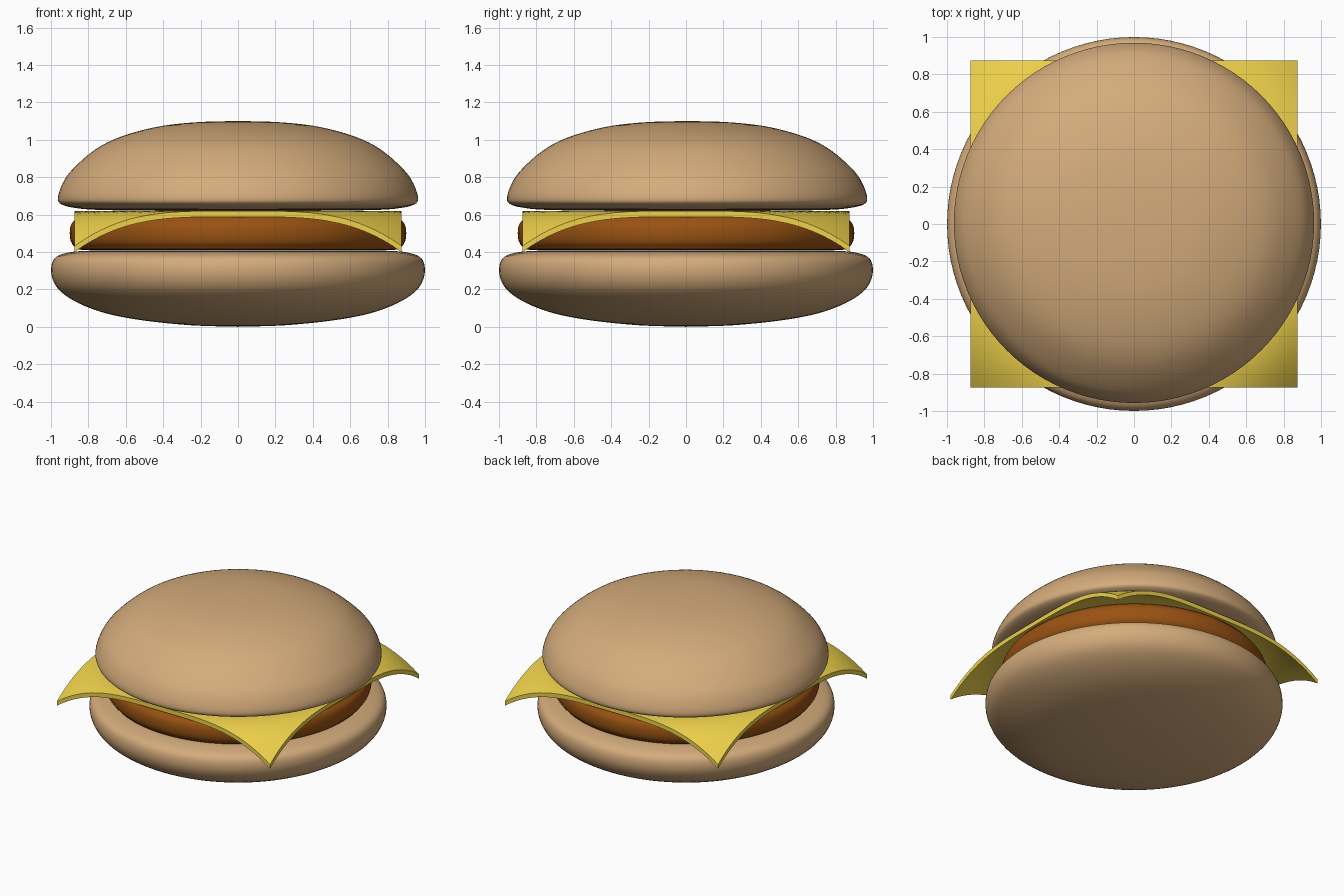
import bpy, bmesh, math
from mathutils import Vector

if "Cube" in bpy.data.objects:
    bpy.data.objects.remove(bpy.data.objects["Cube"])


def material(name, color):
    m = bpy.data.materials.new(name)
    m.diffuse_color = (*color, 1)
    m.use_nodes = True
    m.node_tree.nodes["Principled BSDF"].inputs["Base Color"].default_value = m.diffuse_color
    return m


def finish(name, bm, mat, angle):
    bmesh.ops.recalc_face_normals(bm, faces=bm.faces)
    me = bpy.data.meshes.new(name)
    bm.to_mesh(me)
    bm.free()
    me.materials.append(mat)
    ob = bpy.data.objects.new(name, me)
    bpy.context.collection.objects.link(ob)
    bpy.ops.object.select_all(action='DESELECT')
    ob.select_set(True)
    bpy.context.view_layer.objects.active = ob
    bpy.ops.object.shade_smooth_by_angle(angle=math.radians(angle))
    return ob


def smooth_profile(pts, steps=4):
    """Catmull-Rom curve through (radius, z) points."""
    p = [Vector(q) for q in pts]
    p = [2 * p[0] - p[1]] + p + [2 * p[-1] - p[-2]]
    out = []
    for a, b, c, d in zip(p, p[1:], p[2:], p[3:]):
        for i in range(steps):
            t = i / steps
            out.append(0.5 * (2 * b + (c - a) * t + (2 * a - 5 * b + 4 * c - d) * t**2
                              + (3 * b - a - 3 * c + d) * t**3))
    return out + [p[-2]]


def lathe(name, pts, mat, segments=96):
    bm = bmesh.new()
    vs = [bm.verts.new((max(q.x, 0), 0, q.y)) for q in smooth_profile(pts)]
    es = [bm.edges.new(e) for e in zip(vs, vs[1:])]
    bmesh.ops.spin(bm, geom=vs + es, cent=(0, 0, 0), axis=(0, 0, 1),
                   angle=2 * math.pi, steps=segments)
    bmesh.ops.remove_doubles(bm, verts=bm.verts, dist=0.0005)
    return finish(name, bm, mat, 50)


bread = material("bread", (0.66, 0.41, 0.20))
meat = material("meat", (0.32, 0.085, 0.006))
yellow = material("cheese", (0.86, 0.64, 0.07))

# Bottom bun: rounded belly with a flat top
lathe("bottom_bun", [(0, 0), (0.25, 0.008), (0.5, 0.033), (0.7, 0.07), (0.85, 0.125),
                     (0.95, 0.19), (0.993, 0.26), (0.997, 0.33), (0.97, 0.375),
                     (0.9, 0.398), (0.8, 0.405), (0.4, 0.405), (0, 0.405)], bread)

# Patty: flat disc with a bulging rim
lathe("patty", [(0, 0.408), (0.5, 0.408), (0.82, 0.41), (0.875, 0.43), (0.897, 0.47),
                (0.897, 0.53), (0.875, 0.568), (0.82, 0.588), (0.5, 0.59), (0, 0.59)], meat)

# Top bun: dome
top = lathe("top_bun", [(0, 0.62), (0.4, 0.62), (0.75, 0.625), (0.88, 0.637), (0.945, 0.655),
                        (0.963, 0.685), (0.945, 0.75), (0.9, 0.825), (0.8, 0.92), (0.7, 0.985),
                        (0.57, 1.035), (0.4, 1.075), (0.2, 1.095), (0, 1.1)], bread)
top.location.y = 0.006

# Cheese slice: square sheet whose corners droop
bm = bmesh.new()
bmesh.ops.create_grid(bm, x_segments=36, y_segments=36, size=0.875)
for v in bm.verts:
    over = max(0, math.hypot(v.co.x, v.co.y) - 0.87)
    v.co.z = 0.62 - 1.4 * over ** 2
sheet = bmesh.ops.extrude_face_region(bm, geom=bm.faces[:])
for g in sheet["geom"]:
    if isinstance(g, bmesh.types.BMVert):
        g.co.z -= 0.032
finish("cheese_slice", bm, yellow, 40)
